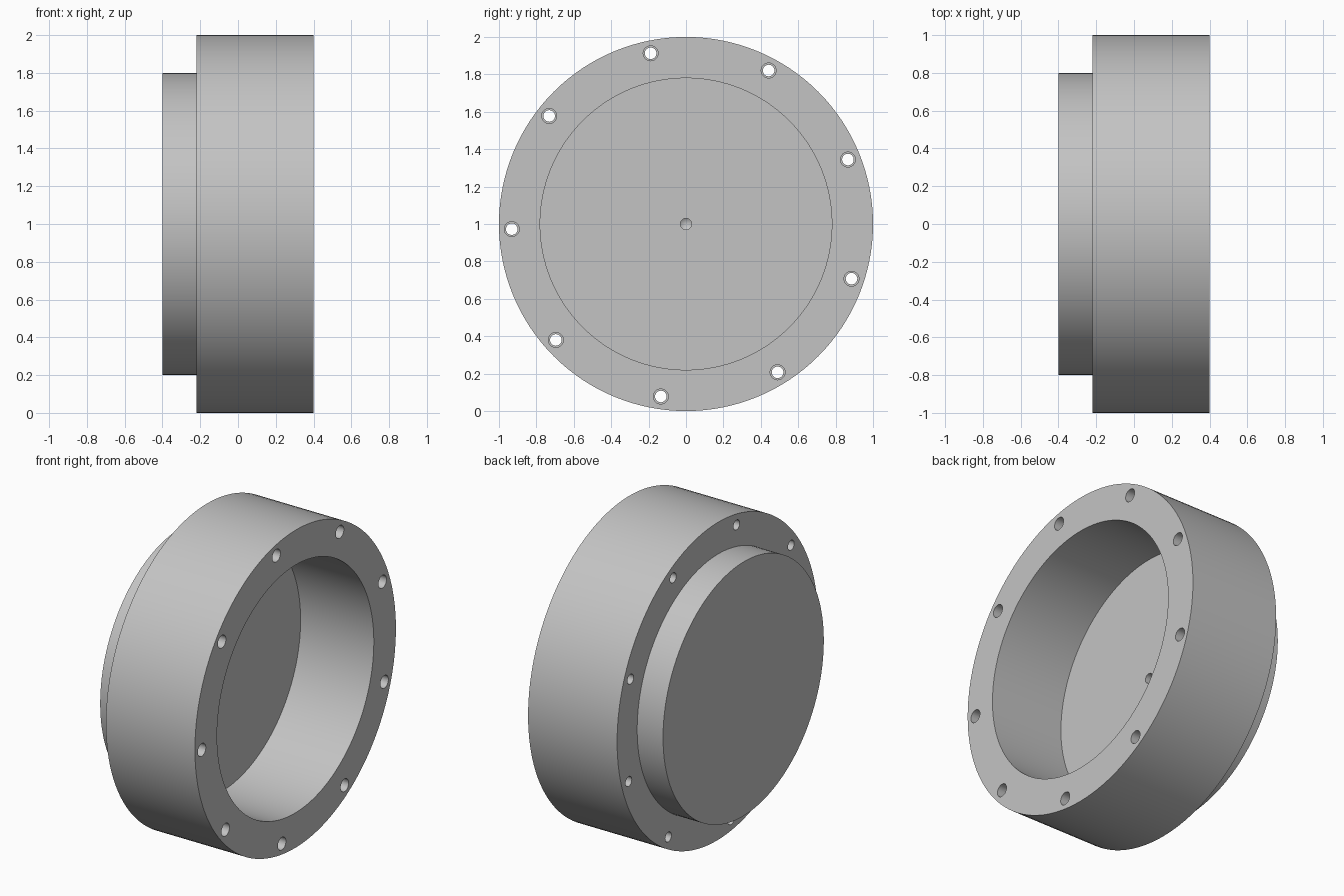
import bpy, bmesh
from math import sin, cos, pi, radians

default = bpy.data.objects.get("Cube")
if default:
    bpy.data.objects.remove(default, do_unlink=True)

grey = bpy.data.materials.new("machined grey")
grey.use_nodes = True
colour = (0.55, 0.55, 0.55, 1)
grey.diffuse_color = colour
grey.node_tree.nodes["Principled BSDF"].inputs["Base Color"].default_value = colour


def revolve(name, profile, sides, centres):
    """Turn a closed (x, radius) profile about x, once per (y, z) centre."""
    bm = bmesh.new()
    for cy, cz in centres:
        rings = []
        for x, r in profile:
            count = sides if r > 0 else 1
            rings.append([bm.verts.new((x, cy + r * cos(2 * pi * i / sides),
                                        cz + r * sin(2 * pi * i / sides)))
                          for i in range(count)])
        for a, b in zip(rings, rings[1:]):
            for i in range(sides):
                j = (i + 1) % sides
                if len(a) == 1:
                    bm.faces.new((a[0], b[i], b[j]))
                elif len(b) == 1:
                    bm.faces.new((a[i], b[0], a[j]))
                else:
                    bm.faces.new((a[i], b[i], b[j], a[j]))
    bmesh.ops.recalc_face_normals(bm, faces=bm.faces)
    mesh = bpy.data.meshes.new(name)
    bm.to_mesh(mesh)
    bm.free()
    mesh.materials.append(grey)
    obj = bpy.data.objects.new(name, mesh)
    bpy.context.collection.objects.link(obj)
    return obj


BACK, STEP, FLOOR, RIM = -0.4, -0.22, -0.11, 0.4

# Cup with a rear boss, a deep recess and a drilled centre mark
housing = revolve("flanged_housing", [
    (BACK, 0), (BACK, 0.8), (STEP, 0.8), (STEP, 1), (RIM, 1), (RIM, 0.78),
    (FLOOR, 0.78), (FLOOR, 0.03), (FLOOR - 0.08, 0.03), (FLOOR - 0.1, 0)],
    128, [(0, 1)])

# Ring of nine stepped bolt holes
angles = [radians(21.7 + 40 * i) for i in range(9)]
cutter = revolve("bolt_hole_cutter", [
    (STEP - 0.05, 0), (STEP - 0.05, 0.031), (0.1, 0.031),
    (0.1, 0.04), (RIM + 0.05, 0.04), (RIM + 0.05, 0)],
    32, [(0.932 * cos(a), 1 + 0.932 * sin(a)) for a in angles])
cutter.hide_render = True

bpy.ops.object.select_all(action="DESELECT")
housing.select_set(True)
bpy.context.view_layer.objects.active = housing
cut = housing.modifiers.new("bolt_holes", "BOOLEAN")
cut.operation = "DIFFERENCE"
cut.solver = "EXACT"
cut.object = cutter
bpy.ops.object.modifier_apply(modifier=cut.name)
bpy.data.objects.remove(cutter, do_unlink=True)
bpy.ops.object.shade_smooth_by_angle(angle=radians(30))
